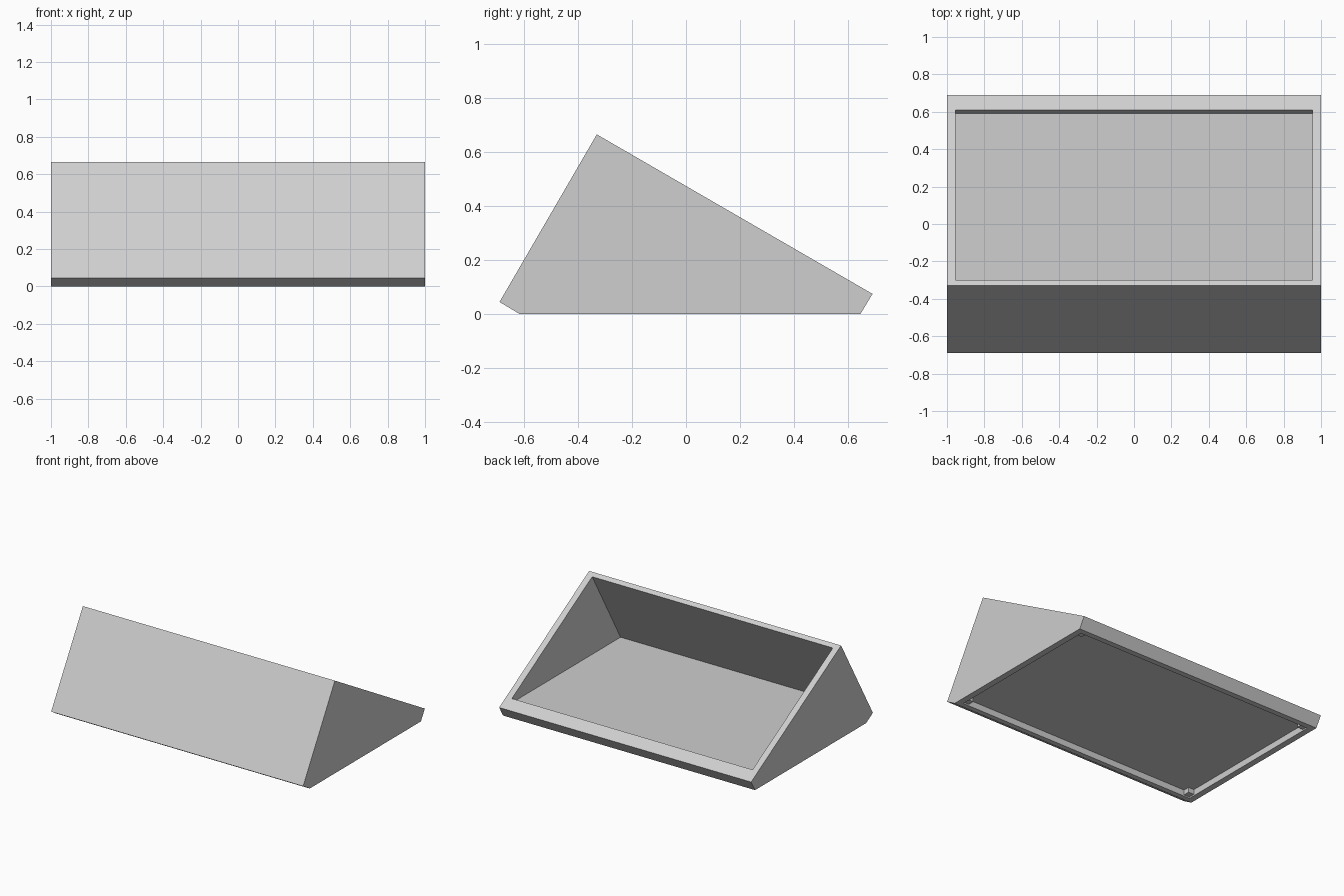
import bpy, bmesh

if "Cube" in bpy.data.objects:
    bpy.data.objects.remove(bpy.data.objects["Cube"])

grey = bpy.data.materials.new("light grey")
grey.diffuse_color = (0.62, 0.62, 0.62, 1)
grey.use_nodes = True
grey.node_tree.nodes["Principled BSDF"].inputs["Base Color"].default_value = grey.diffuse_color


def finish(name, bm):
    bmesh.ops.recalc_face_normals(bm, faces=bm.faces)
    mesh = bpy.data.meshes.new(name)
    bm.to_mesh(mesh)
    bm.free()
    mesh.materials.append(grey)
    obj = bpy.data.objects.new(name, mesh)
    bpy.context.collection.objects.link(obj)
    return obj


# Wedge-shaped open tray, skinned through rectangular rings from underside to inner floor
# Each ring: half width, front (y, z), back (y, z)
rings = [
    (0.955, (-0.58, 0.045), (0.605, 0.045)),   # recess ceiling
    (0.955, (-0.58, 0.0), (0.605, 0.0)),       # recess edge
    (1.0, (-0.615, 0.0), (0.645, 0.0)),        # foot outline
    (1.0, (-0.69, 0.045), (0.69, 0.075)),      # lower lips
    (1.0, (-0.33, 0.665), (0.69, 0.075)),      # outer rim
    (0.955, (-0.30, 0.647), (0.61, 0.121)),    # inner rim
    (0.955, (-0.622, 0.09), (0.592, 0.09)),    # inner floor
]
bm = bmesh.new()
cache = {}


def vert(co):
    if co not in cache:
        cache[co] = bm.verts.new(co)
    return cache[co]


loops = [[vert((-w, *f)), vert((w, *f)), vert((w, *b)), vert((-w, *b))]
         for w, f, b in rings]
for low, high in zip(loops, loops[1:]):
    for i in range(4):
        j = (i + 1) % 4
        corners = list(dict.fromkeys([low[i], low[j], high[j], high[i]]))
        if len(corners) > 2:
            bm.faces.new(corners)
bm.faces.new(loops[0])
bm.faces.new(loops[-1])
finish("wedge_tray", bm)

# Small square feet in the corners of the underside recess
size, bottom, top = 0.045, 0.01, 0.045
for sx, side in ((-1, "left"), (1, "right")):
    for y, end in ((-0.58 + size / 2, "front"), (0.605 - size / 2, "back")):
        bm = bmesh.new()
        bmesh.ops.create_cube(bm, size=1)
        bmesh.ops.scale(bm, vec=(size, size, top - bottom), verts=bm.verts)
        bmesh.ops.translate(bm, verts=bm.verts,
                            vec=(sx * (0.955 - size / 2), y, (top + bottom) / 2))
        finish(f"{end}_{side}_foot", bm)
